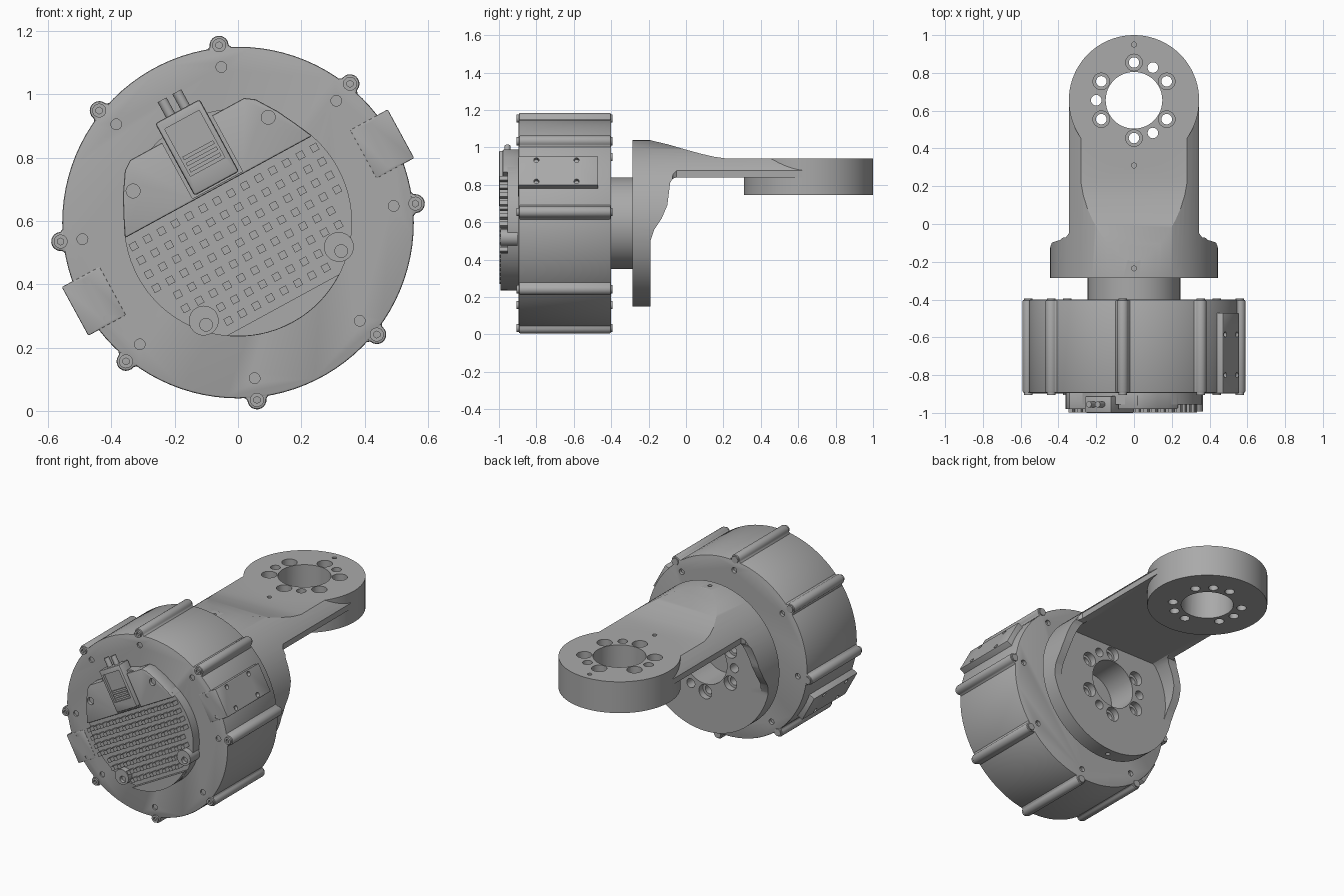
import bpy, bmesh, math
from mathutils import Matrix

if "Cube" in bpy.data.objects:
    bpy.data.objects.remove(bpy.data.objects["Cube"])

AXIS_Z = 0.595
TILT = math.radians(28.6)

# Frames map (a, b, height) to the world
FRONT = Matrix(((1, 0, 0, 0), (0, 0, 1, 0), (0, 1, 0, AXIS_Z), (0, 0, 0, 1)))
TILTED = FRONT @ Matrix.Rotation(TILT, 4, 'Z')
PLAN = Matrix.Identity(4)
SIDE = Matrix(((0, 0, 1, 0), (1, 0, 0, 0), (0, 1, 0, 0), (0, 0, 0, 1)))


def material(name, value):
    m = bpy.data.materials.new(name)
    m.use_nodes = True
    colour = (value, value, value, 1)
    m.diffuse_color = colour
    m.node_tree.nodes["Principled BSDF"].inputs["Base Color"].default_value = colour
    return m


GREY = material("metal grey", 0.4)


def circle(r, a=0, b=0, n=32):
    return [(a + r * math.cos(2 * math.pi * i / n), b + r * math.sin(2 * math.pi * i / n))
            for i in range(n)]


def rect(a0, a1, b0, b1):
    return [(a0, b0), (a1, b0), (a1, b1), (a0, b1)]


def ring(count, r, start=0.0):
    return [(r * math.cos(start + 2 * math.pi * i / count),
             r * math.sin(start + 2 * math.pi * i / count)) for i in range(count)]


def solid(name, frame, parts, bevel=0):
    """One object made of straight prisms (outline, start, end)."""
    bm = bmesh.new()
    for outline, h0, h1 in parts:
        low = [bm.verts.new(frame @ Matrix.Translation((a, b, h0)).translation) for a, b in outline]
        high = [bm.verts.new(frame @ Matrix.Translation((a, b, h1)).translation) for a, b in outline]
        bm.faces.new(low)
        bm.faces.new(high[::-1])
        for i in range(len(low)):
            j = (i + 1) % len(low)
            bm.faces.new((low[j], low[i], high[i], high[j]))
    bmesh.ops.recalc_face_normals(bm, faces=bm.faces)
    mesh = bpy.data.meshes.new(name)
    bm.to_mesh(mesh)
    bm.free()
    ob = bpy.data.objects.new(name, mesh)
    bpy.context.collection.objects.link(ob)
    mesh.materials.append(GREY)
    if bevel:
        mod = ob.modifiers.new("bevel", 'BEVEL')
        mod.width, mod.segments, mod.limit_method = bevel, 2, 'ANGLE'
        mod.angle_limit = math.radians(40)
        apply(ob, mod)
    return ob


def apply(ob, mod):
    bpy.ops.object.select_all(action='DESELECT')
    bpy.context.view_layer.objects.active = ob
    ob.select_set(True)
    bpy.ops.object.modifier_apply(modifier=mod.name)


def combine(ob, operation, frame, parts):
    tool = solid("cutter", frame, parts)
    tool.hide_render = True
    mod = ob.modifiers.new("combine", 'BOOLEAN')
    mod.operation, mod.solver, mod.object = operation, 'EXACT', tool
    apply(ob, mod)
    bpy.data.objects.remove(tool)


# Motor housing with dowel holes on both faces
housing = solid("motor_housing", FRONT, [(circle(0.555, n=96), -0.895, -0.4)], 0.006)
spots = ring(8, 0.494, TILT + math.pi / 8)
for y0, y1 in ((-0.92, -0.885), (-0.42, -0.38)):
    combine(housing, 'DIFFERENCE', TILTED, [(circle(0.017, a, b, 16), y0, y1)
                                            for a, b in ring(8, 0.494, math.pi / 8)])

# Clamping ribs round the housing, with a screw at each end
ribs = ring(8, 0.563, math.pi / 8)
rib_parts, screw_parts = [], []
for i, (a, b) in enumerate(ribs):
    t = math.pi / 8 + i * math.pi / 4
    shape = [(-0.05, 0.062), (-0.02, 0.05), (-0.003, 0.031)]
    tip = [(0.03 * math.cos(s), 0.03 * math.sin(s)) for s in
           [math.pi / 2 - math.pi * k / 10 for k in range(11)]]
    half = shape + tip + [(p, -q) for p, q in shape[::-1]]
    outline = [(a + p * math.cos(t) - q * math.sin(t), b + p * math.sin(t) + q * math.cos(t))
               for p, q in half]
    rib_parts.append((outline, -0.893, -0.402))
    screw_parts += [(circle(0.022, a, b, 20), -0.905, -0.88), (circle(0.022, a, b, 20), -0.41, -0.394)]
solid("housing_ribs", TILTED, rib_parts, 0.007)
screws = solid("rib_screws", TILTED, screw_parts)
combine(screws, 'DIFFERENCE', TILTED, [(circle(0.011, a, b, 6), -0.92, -0.893) for a, b in ribs])

# Mounting pads on opposite sides
for side, label in ((1, "left"), (-1, "right")):
    lo, hi = sorted((side * 0.45, side * 0.586))
    pad = solid(label + "_mounting_pad", TILTED, [(rect(lo, hi, -0.0875, 0.0875), -0.897, -0.47)], 0.004)
    across = TILTED @ Matrix(((0, 0, 1, 0), (1, 0, 0, 0), (0, 1, 0, 0), (0, 0, 0, 1)))
    h0, h1 = sorted((side * 0.565, side * 0.61))
    combine(pad, 'DIFFERENCE', across, [(circle(0.014, b, y, 16), h0, h1)
                                        for b in (-0.065, 0.065) for y in (-0.8, -0.585)])
    combine(pad, 'DIFFERENCE', TILTED, [(circle(0.011, side * 0.51, b, 16), -0.92, -0.885)
                                        for b in (-0.067, 0.067)])

# Front electronics cover: base, raised upper block and lower lobes
solid("cover_base", TILTED, [(circle(0.36, n=80), -0.955, -0.89)])
shoulder = [(0.337, 0.128), (0.308, 0.19), (0.278, 0.249), (0.235, 0.315), (0.205, 0.336)]
upper = solid("cover_upper_block", TILTED,
              [(shoulder + [(-a, b) for a, b in shoulder[::-1]], -0.98, -0.89)], 0.006)
combine(upper, 'DIFFERENCE', TILTED, [(rect(-0.09, 0.09, 0.135, 0.4), -1.02, -0.915)])
combine(upper, 'DIFFERENCE', TILTED, [(circle(0.022, a, 0.246, 20), -1, -0.96) for a in (-0.243, 0.243)])
start, end = math.radians(-133), math.radians(-47)
wedge = [(0.359 * math.cos(start + (end - start) * i / 20),
          0.359 * math.sin(start + (end - start) * i / 20)) for i in range(21)]
solid("cover_lower_edge", TILTED, [([p for p in wedge if p[1] < -0.284], -0.992, -0.9)])
lobes = solid("cover_lobes", TILTED, [(circle(0.047, a, -0.198, 28), -0.992, -0.9) for a in (-0.243, 0.243)])
lobes.location = TILTED.to_3x3() @ Matrix.Translation((0, -0.022, 0)).translation
combine(lobes, 'DIFFERENCE', TILTED, [(circle(0.02, a, -0.235, 20), -1.02, -0.97) for a in (-0.243, 0.243)])

# Grid of cooling pins
pins = []
for row in range(8):
    for col in range(-7, 8):
        a, b = 0.025 + 0.05 * col, 0.092 - 0.05 * row
        near_lobe = math.hypot(abs(a) - 0.243, b + 0.22) < 0.06
        if math.hypot(a, b) < 0.34 and not near_lobe:
            pins.append((rect(a - 0.012, a + 0.012, b - 0.012, b + 0.012), -0.998, -0.95))
solid("cooling_pins", TILTED, pins)

# Cable connector
plug = solid("connector", TILTED, [(rect(-0.08, 0.08, 0.14, 0.4), -1.0, -0.91)], 0.008)
combine(plug, 'DIFFERENCE', TILTED, [(rect(-0.062, 0.062, 0.2, 0.37), -1.02, -0.985)])
solid("connector_latch", TILTED, [(rect(-0.055, 0.055, 0.21 + 0.022 * i, 0.222 + 0.022 * i), -0.995, -0.98)
                                  for i in range(3)])
upright = TILTED @ Matrix(((1, 0, 0, 0), (0, 0, 1, 0), (0, 1, 0, 0), (0, 0, 0, 1)))
solid("connector_wires", upright, [(circle(0.016, a, -0.955, 16), 0.39, 0.455) for a in (-0.025, 0.028)])

# Output shaft
shaft = solid("output_shaft", FRONT, [(circle(0.245, n=64), -0.41, -0.28)])

# Bracket: side profile rounded off by the flange cylinder
profile = [(-0.285, 0.1), (-0.285, 1.1), (-0.19, 1.038), (-0.1, 1.017), (0, 0.988), (0.08, 0.966),
           (0.15, 0.95), (0.22, 0.94), (0.62, 0.94), (0.62, 0.84), (-0.05, 0.84), (-0.072, 0.832),
           (-0.085, 0.81), (-0.1, 0.69), (-0.13, 0.62), (-0.17, 0.56), (-0.19, 0.5), (-0.19, 0.1)]
bracket = solid("bracket", SIDE, [(profile, -0.6, 0.6)])
combine(bracket, 'INTERSECT', FRONT, [(circle(0.445, n=96), -0.285, 0.7)])
trim = [(0.345, 1), (0.345, -0.05), (0.36, -0.07), (0.425, -0.082), (0.445, -0.11), (0.6, -0.11), (0.6, 1)]
combine(bracket, 'DIFFERENCE', PLAN, [(trim, 0, 1.2), ([(-x, y) for x, y in trim], 0, 1.2)])
hollow = [(a, min(b, 0.245)) for a, b in circle(0.395, n=80)]
combine(bracket, 'DIFFERENCE', FRONT, [(hollow, -0.19, 0.1)])
combine(bracket, 'UNION', PLAN, [(circle(0.345, 0, 0.655, 80), 0.745, 0.94)])


def bolt_pattern(ob, frame, b0, start, end, bore_start, bore_end):
    """Centre bore, six counterbored holes and three dowel holes."""
    six = [(a, b + b0) for a, b in ring(6, 0.2, math.pi / 6)]
    three = [(a, b + b0) for a, b in ring(3, 0.2, math.pi / 3)]
    combine(ob, 'DIFFERENCE', frame, [(circle(0.15, 0, b0, 48), start, end)]
            + [(circle(0.028, a, b, 20), start, end) for a, b in six + three])
    combine(ob, 'DIFFERENCE', frame, [(circle(0.044, a, b, 24), bore_start, bore_end) for a, b in six])


bolt_pattern(bracket, PLAN, 0.655, 0.7, 1.0, 0.86, 1.0)
bolt_pattern(bracket, FRONT, 0, -0.3, -0.1, -0.23, -0.1)
combine(shaft, 'DIFFERENCE', FRONT, [(circle(0.15, n=48), -0.38, -0.2)])
combine(bracket, 'DIFFERENCE', PLAN, [(circle(0.013, 0, y, 16), 0.9, 1.1) for y in (-0.235, 0.31, 0.95)]
        + [(circle(0.013, 0, -0.235, 16), 0.1, 0.2)])

# Smooth shading with crisp edges
bpy.ops.object.select_all(action='DESELECT')
for ob in bpy.context.scene.objects:
    if ob.type == 'MESH':
        ob.select_set(True)
        bpy.context.view_layer.objects.active = ob
bpy.ops.object.shade_smooth_by_angle(angle=math.radians(30))
